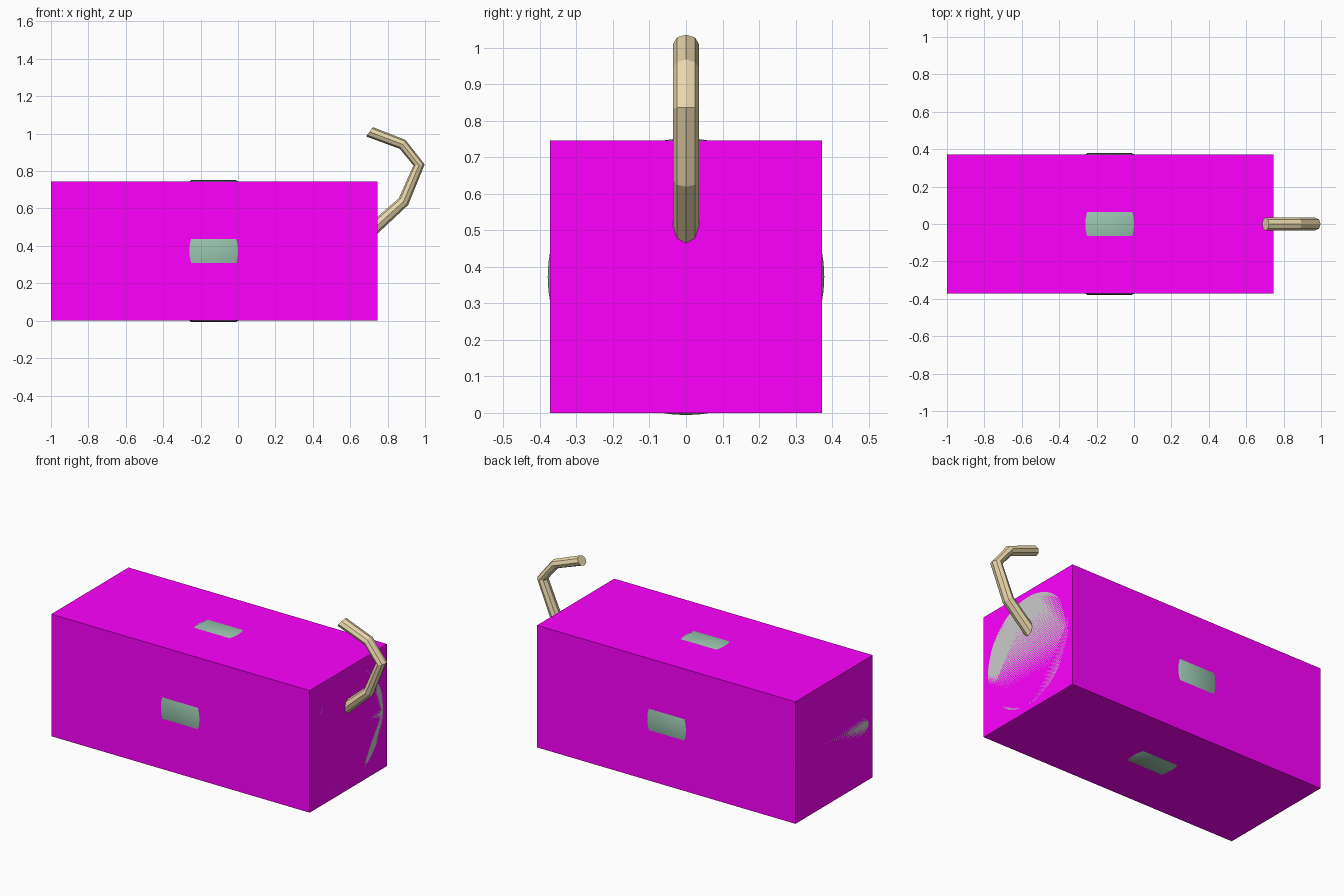
import bpy, bmesh, math
from mathutils import Vector

if "Cube" in bpy.data.objects:
    bpy.data.objects.remove(bpy.data.objects["Cube"])

R = 0.3725            # half the width and height of the body
X0, X1 = -1.0, 0.745  # body ends


def material(name, rgb):
    m = bpy.data.materials.new(name)
    m.diffuse_color = (*rgb, 1)
    m.use_nodes = True
    m.node_tree.nodes["Principled BSDF"].inputs["Base Color"].default_value = m.diffuse_color
    return m


def add_object(name, bm, mat=None):
    bmesh.ops.recalc_face_normals(bm, faces=bm.faces)
    me = bpy.data.meshes.new(name)
    bm.to_mesh(me)
    bm.free()
    ob = bpy.data.objects.new(name, me)
    bpy.context.collection.objects.link(ob)
    if mat:
        me.materials.append(mat)
    return ob


def loft(name, rings, mat=None):
    """Join closed rings of points into a capped tube."""
    bm = bmesh.new()
    loops = [[bm.verts.new(p) for p in ring] for ring in rings]
    n = len(loops[0])
    for a, b in zip(loops, loops[1:]):
        for i in range(n):
            j = (i + 1) % n
            bm.faces.new((a[i], a[j], b[j], b[i]))
    bm.faces.new(loops[0])
    bm.faces.new(loops[-1])
    return add_object(name, bm, mat)


def drum(name, profile, mat=None, sides=64):
    """Round part along x from (x, radius) pairs."""
    angles = [2 * math.pi * i / sides for i in range(sides)]
    rings = [[(x, r * math.cos(a), R + r * math.sin(a)) for a in angles]
             for x, r in profile]
    ob = loft(name, rings, mat)
    bpy.context.view_layer.objects.active = ob
    ob.select_set(True)
    bpy.ops.object.shade_smooth_by_angle(angle=math.radians(30))
    ob.select_set(False)
    return ob


magenta = material("magenta", (1.0, 0.0, 1.0))
green = material("green", (0.32, 0.57, 0.43))
tan = material("tan", (0.84, 0.70, 0.42))

# Outer box
bm = bmesh.new()
bmesh.ops.create_cube(bm, size=1)
for v in bm.verts:
    v.co = Vector(((X0 + X1) / 2 + v.co.x * (X1 - X0), v.co.y * 2 * R, R + v.co.z * 2 * R))
add_object("outer_box", bm, magenta)

# Grey round core with chamfered ends, flush with the box ends
drum("inner_core", [(X0, 0.335), (X0 + 0.037, 0.371), (X1 - 0.037, 0.371), (X1, 0.335)])

# Green band that just breaks through the box faces
drum("band", [(-0.265, 0.370), (-0.25, 0.3785), (-0.01, 0.3785), (0.005, 0.370)], green)

# Bent eight-sided hook: centre x, z and half-width vector x, z
path = [(0.703, 1.010, 0.018, 0.025),
        (0.880, 0.943, 0.015, 0.024),
        (0.968, 0.833, 0.030, 0.003),
        (0.885, 0.637, 0.025, -0.018),
        (0.700, 0.470, 0.023, -0.026)]
rings = []
for x, z, hx, hz in path:
    angles = [math.pi * i / 4 for i in range(8)]
    rings.append([(x + hx * math.cos(a), 0.035 * math.sin(a), z + hz * math.cos(a))
                  for a in angles])
loft("hook", rings, tan)
